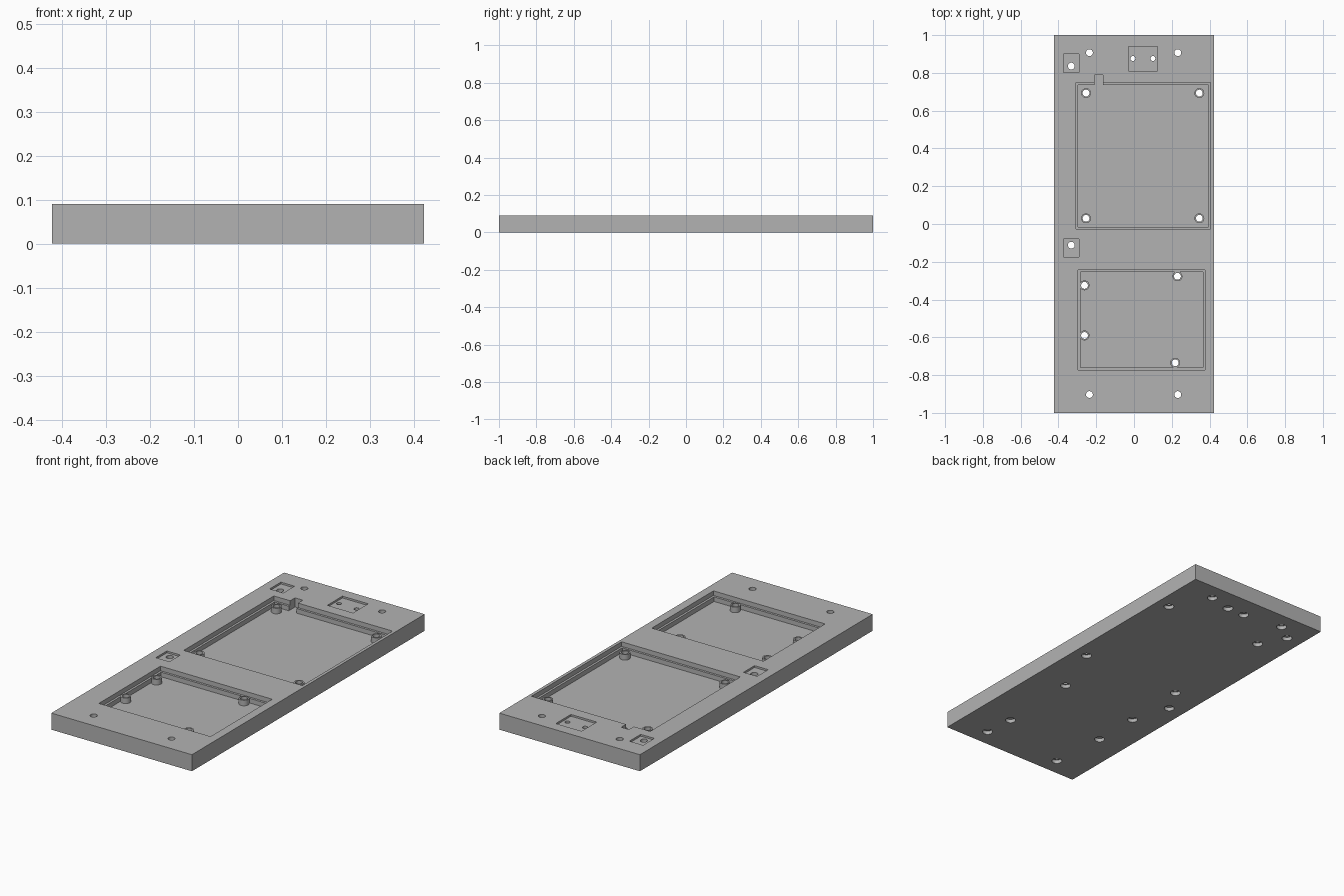
import bpy
import bmesh
from mathutils import Matrix, Vector

cube = bpy.data.objects.get("Cube")
if cube:
    bpy.data.objects.remove(cube, do_unlink=True)

TOP = 0.09
FLOOR = 0.04
LEDGE = 0.065
RECESS = 0.08
STANDOFF_TOP = 0.07
ABOVE = 0.2

grey = bpy.data.materials.new("plain_grey")
grey.use_nodes = True
colour = (0.45, 0.45, 0.45, 1)
grey.diffuse_color = colour
grey.node_tree.nodes["Principled BSDF"].inputs["Base Color"].default_value = colour


def finish(name, bm):
    mesh = bpy.data.meshes.new(name)
    bm.to_mesh(mesh)
    bm.free()
    obj = bpy.data.objects.new(name, mesh)
    bpy.context.collection.objects.link(obj)
    mesh.materials.append(grey)
    return obj


def boxes(name, rects, z0, z1):
    """Boxes from (x0, x1, y0, y1) rectangles."""
    bm = bmesh.new()
    for x0, x1, y0, y1 in rects:
        centre = Vector((x0 + x1, y0 + y1, z0 + z1)) / 2
        size = Matrix.Diagonal((x1 - x0, y1 - y0, z1 - z0, 1))
        bmesh.ops.create_cube(bm, size=1, matrix=Matrix.Translation(centre) @ size)
    return finish(name, bm)


def cylinders(name, points, radius, z0, z1):
    bm = bmesh.new()
    for x, y in points:
        bmesh.ops.create_cone(bm, cap_ends=True, segments=32, radius1=radius,
                              radius2=radius, depth=z1 - z0,
                              matrix=Matrix.Translation((x, y, (z0 + z1) / 2)))
    return finish(name, bm)


def cut(targets, cutter):
    for target in targets:
        mod = target.modifiers.new("cut", 'BOOLEAN')
        mod.operation = 'DIFFERENCE'
        mod.solver = 'EXACT'
        mod.object = cutter
        bpy.context.view_layer.objects.active = target
        bpy.ops.object.modifier_apply(modifier=mod.name)
    bpy.data.objects.remove(cutter, do_unlink=True)


# Base plate
plate = boxes("base_plate", [(-0.423, 0.423, -1, 1)], 0, TOP)

# Two board pockets, each with a narrow ledge round the rim
pockets = [(-0.308, 0.406, -0.027, 0.748), (-0.296, 0.376, -0.773, -0.243)]
lip = 0.012
inner = [(a + lip, b - lip, c + lip, d - lip) for a, b, c, d in pockets]
cut([plate], boxes("ledge_cutter", pockets, LEDGE, ABOVE))
cut([plate], boxes("pocket_cutter", inner, FLOOR, ABOVE))

# Cable notch in the back wall of the large pocket
cut([plate], boxes("notch_cutter", [(-0.21, -0.163, 0.7, 0.79)], FLOOR, ABOVE))

# Shallow recesses round the small fixing holes
recesses = [(-0.372, -0.29, 0.803, 0.9), (-0.372, -0.29, -0.175, -0.08),
            (-0.03, 0.125, 0.81, 0.94)]
cut([plate], boxes("recess_cutter", recesses, RECESS, ABOVE))

# Standoffs on the pocket floors
posts = [(x, y) for x in (-0.254, 0.346) for y in (0.03, 0.693)]
posts += [(-0.262, -0.325), (-0.262, -0.59), (0.23, -0.277), (0.218, -0.735)]
standoffs = cylinders("standoffs", posts, 0.026, FLOOR - 0.001, STANDOFF_TOP)

# Through holes with wider bores underneath
wide = [(x, y) for x in (-0.236, 0.232) for y in (-0.903, 0.907)]
wide += [(-0.332, 0.836), (-0.332, -0.112)]
narrow = [(-0.006, 0.876), (0.1, 0.876)]
both = [plate, standoffs]
cut(both, cylinders("hole_cutter", posts + wide, 0.018, -0.1, ABOVE))
cut([plate], cylinders("small_hole_cutter", narrow, 0.013, -0.1, ABOVE))
cut([plate], cylinders("bore_cutter", posts + wide + narrow, 0.026, -0.1, 0.02))

# Smooth the round walls, keep the edges crisp
for obj in both:
    bpy.ops.object.select_all(action='DESELECT')
    obj.select_set(True)
    bpy.context.view_layer.objects.active = obj
    bpy.ops.object.shade_smooth_by_angle(angle=0.5)
